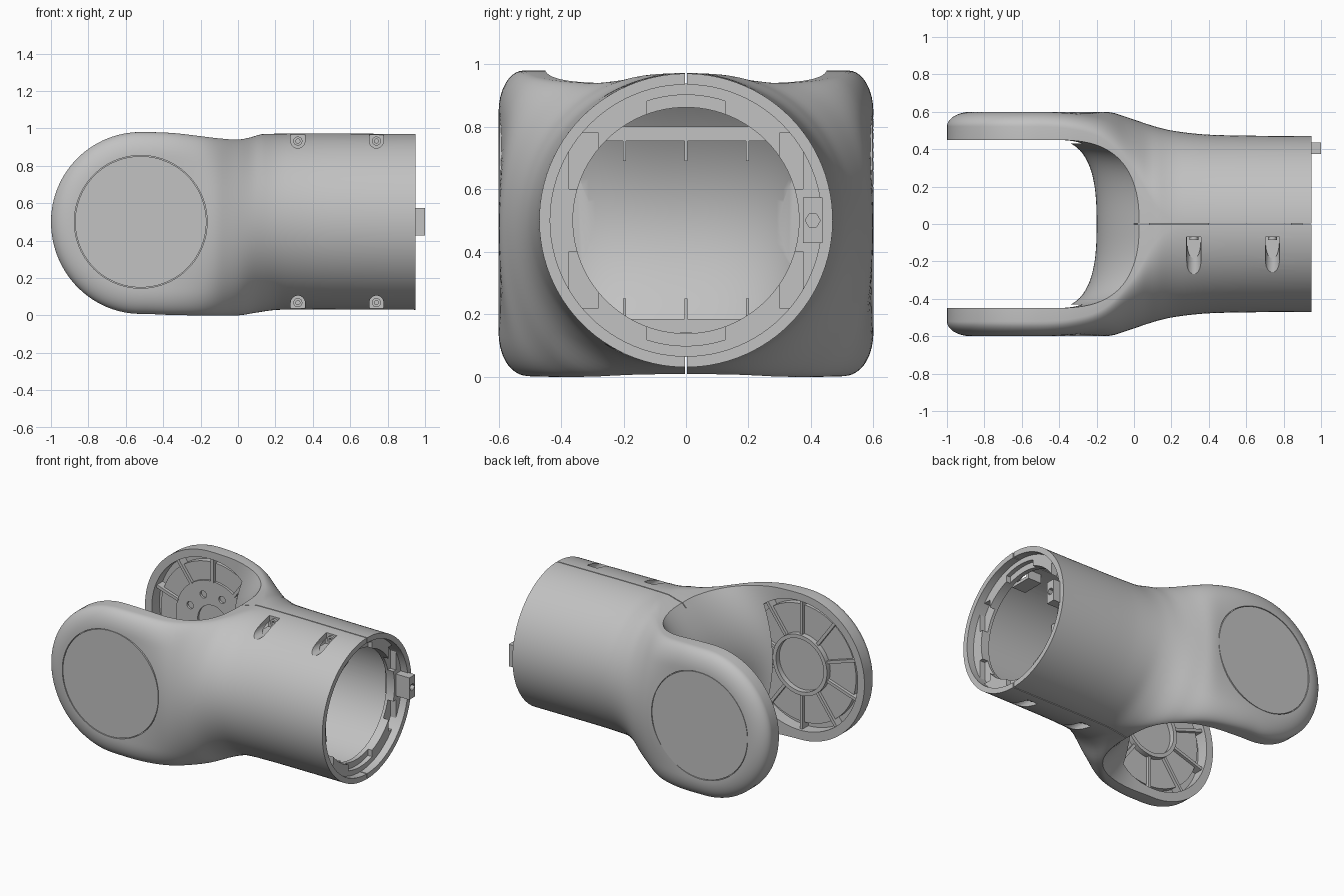
import bpy, bmesh, math
from mathutils import Matrix, Vector

if "Cube" in bpy.data.objects:
    bpy.data.objects.remove(bpy.data.objects["Cube"])

GREY = bpy.data.materials.new("shell grey")
GREY.diffuse_color = (0.54, 0.54, 0.54, 1)
GREY.use_nodes = True
GREY.node_tree.nodes["Principled BSDF"].inputs["Base Color"].default_value = GREY.diffuse_color
CX, CZ = -0.52, 0.5          # joint axis position


def make(name, bm):
    bmesh.ops.recalc_face_normals(bm, faces=bm.faces)
    if bm.calc_volume(signed=True) < 0:
        bmesh.ops.reverse_faces(bm, faces=bm.faces)
    me = bpy.data.meshes.new(name)
    bm.to_mesh(me)
    bm.free()
    me.materials.append(GREY)
    ob = bpy.data.objects.new(name, me)
    bpy.context.collection.objects.link(ob)
    return ob


def loft(name, rings):
    bm = bmesh.new()
    vs = [[bm.verts.new(p) for p in r] for r in rings]
    n = len(vs[0])
    for a, b in zip(vs, vs[1:]):
        for i in range(n):
            bm.faces.new((a[i], a[(i + 1) % n], b[(i + 1) % n], b[i]))
    bm.faces.new(vs[0])
    bm.faces.new(vs[-1])
    return make(name, bm)


def box(name, x, y, z, rot=None):
    bm = bmesh.new()
    bmesh.ops.create_cube(bm, size=1)
    for v in bm.verts:
        v.co = Vector([(r[0] + r[1]) / 2 + c * (r[1] - r[0]) for r, c in zip((x, y, z), v.co)])
    if rot is not None:       # spin about the joint axis
        bm.transform(Matrix.Translation((CX, 0, CZ)) @ Matrix.Rotation(rot, 4, 'Y'))
    return make(name, bm)


def rod(name, axis, a, b, r, u, v, n=96):
    """Cylinder along x at (y,z)=(u,v), or along y at (x,z)=(u,v)."""
    def pt(t, i):
        p, q = u + r * math.cos(math.tau * i / n), v + r * math.sin(math.tau * i / n)
        return (t, p, q) if axis == 'x' else (p, t, q)
    return loft(name, [[pt(t, i) for i in range(n)] for t in (a, b)])


def volume(me):
    bm = bmesh.new()
    bm.from_mesh(me)
    v = bm.calc_volume(signed=True)
    bm.free()
    return v


def boolean(ob, tool, op='DIFFERENCE', keep=False):
    """Apply a cut, accepting only a result of plausible volume."""
    v0, vt = volume(ob.data), volume(tool.data)
    low = max(v0 - vt, 0.1 * v0) if op == 'DIFFERENCE' else 1e-7
    for solver in ('EXACT', 'MANIFOLD', 'FLOAT'):
        m = ob.modifiers.new("cut", 'BOOLEAN')
        m.operation, m.object, m.solver = op, tool, solver
        bpy.context.view_layer.update()
        dg = bpy.context.evaluated_depsgraph_get()
        me = bpy.data.meshes.new_from_object(ob.evaluated_get(dg))
        ob.modifiers.clear()
        if low - 1e-3 * v0 <= volume(me) <= v0 * 1.001 and len(me.polygons) > 5:
            ob.data = me
            break
    if not keep:
        bpy.data.objects.remove(tool)


def tube(name, axis, a, b, r0, r1, u, v):
    ob = rod(name, axis, a, b, r1, u, v)
    boolean(ob, rod("bore", axis, min(a, b) - .05, max(a, b) + .05, r0, u, v))
    return ob


def curve(pts, x):
    """Smooth interpolation through (x, value) points."""
    for i in range(len(pts) - 1):
        (x0, a), (x1, b) = pts[i], pts[i + 1]
        if x <= x1 or i == len(pts) - 2:
            slope = lambda j: 0 if j in (0, len(pts) - 1) else \
                (pts[j + 1][1] - pts[j - 1][1]) / (pts[j + 1][0] - pts[j - 1][0])
            d, t = x1 - x0, max(0, min(1, (x - x0) / (x1 - x0)))
            return ((2*t**3 - 3*t*t + 1) * a + (t**3 - 2*t*t + t) * d * slope(i)
                    + (3*t*t - 2*t**3) * b + (t**3 - t*t) * d * slope(i + 1))


TOP = [(CX, .98), (-.35, .975), (-.2, .958), (-.1, .946), (0, .94), (.06, .95), (.14, .97), (.95, .97)]
BOTTOM = [(CX, .008), (-.35, .002), (-.2, 0), (0, 0), (.1, .015), (.22, .03), (.95, .03)]
WIDTH = [(-.2, .6), (-.12, .596), (-.05, .575), (.1, .525), (.2, .5), (.35, .481), (.5, .474), (.95, .47)]
FLAT = [(-.52, .52), (-.3, .5), (-.15, .44), (0, .28), (.12, .08), (.25, 0)]   # flat rim half width


# Outer body: rounded fork blending into a round tube
def section(x):
    arc = math.sqrt(0.48**2 - (x - CX)**2) / 0.48 if x < CX else 1
    t = CZ + (curve(TOP, x) - CZ) * arc
    b = CZ + (curve(BOTTOM, x) - CZ) * arc
    zc, h = (t + b) / 2, (t - b) / 2
    w, flat = curve(WIDTH, x), curve(FLAT, x)
    k = max(0, min(1, (x - CX) / 0.5))
    k = k * k * (3 - 2 * k)
    half = []
    for j in range(49):
        a = 0.03 + (math.pi - 0.06) * j / 48
        c = math.cos(a) / math.cos(0.03)
        r = math.hypot(min(0, x - CX), 0.48 * arc * c)
        s = min(1, max(0, (r - 0.35) / 0.13))
        g = (1 - k) * math.sqrt(1 - s * s) + k * math.sin(a)
        half.append((flat + (w - flat) * g, zc + h * c))
    return [(x, y, z) for y, z in half] + [(x, -y, z) for y, z in reversed(half)]


xs = [CX - 0.48 * math.cos(0.05 + (math.pi / 2 - 0.05) * i / 24) for i in range(24)]
xs += [CX + 0.92 * i / 40 for i in range(41)] + [0.45, 0.5, 0.6, 0.75, 0.95]
shell = loft("fork_shell", [section(x) for x in xs])


# Slot between the fork arms, flaring above and below the crotch
def slot_ring(z):
    s = (z - 0.49) / 0.48
    xe = -0.2 + 0.255 * min(s * s, 1.3)
    ring = [(-1.2, 0.45, z)]
    for i in range(49):
        a = math.pi / 2 - math.pi * i / 48
        c, sn = max(0, math.cos(a)), math.sin(a)
        ring.append((-0.45 + (xe + 0.45) * c**(2 / 2.7),
                     math.copysign(0.45 * abs(sn)**(2 / 2.7), sn), z))
    return ring + [(-1.2, -0.45, z)]


slot = loft("slot_cutter", [slot_ring(-0.053 + 1.1 * i / 32) for i in range(33)])

# Tube bore, closed at the crotch by a thin curved wall
bore = rod("bore_cutter", 'x', -0.2, 1.1, 0.435, 0, CZ)
slot.location.x = 0.035
bpy.context.view_layer.update()
boolean(bore, slot, keep=True)
slot.location.x = 0
bpy.context.view_layer.update()
boolean(shell, slot)
boolean(shell, bore)

# Recesses inside and outside each fork arm
for s in (-1, 1):
    boolean(shell, rod("pocket", 'y', s * 0.43, s * 0.53, 0.43, CX, CZ))
    boolean(shell, rod("cap_seat", 'y', s * 0.58, s * 0.65, 0.355, CX, CZ))

# Four screw pockets with U-shaped floors, their screws and inner bosses
for x in (0.32, 0.74):
    for zc, up in ((0.932, 1), (0.068, -1)):
        arc = [(x + .038 * math.cos(math.pi * i / 12), zc - up * .038 * math.sin(math.pi * i / 12))
               for i in range(13)]
        arc += [(x - .038, zc + up * .15), (x + .038, zc + up * .15)]
        boolean(shell, loft("screw_slot", [[(p, y, q) for p, q in arc] for y in (-.5, -.07)]))
        tube("screw", 'y', -0.085, -0.06, 0.011, 0.024, x, zc)
        box("boss_floor", (x - .05, x + .05), (-.2, -.05), sorted((zc - up * .04, zc - up * .06)))
        box("boss_wall", (x - .05, x + .05), (-.069, -.05), sorted((zc - up * .06, zc + up * .01)))

# Seams along the tube
for z in ((0.9, 1.1), (-0.1, 0.1)):
    boolean(shell, box("seam", (0.0, 1.1), (-0.003, 0.003), z))

for s in (-1, 1):
    side = "front" if s < 0 else "back"
    # Outer cover disc
    rod(side + "_cover_disc", 'y', s * 0.575, s * 0.598, 0.351, CX, CZ)
    # Bearing hub: plain ring in front, drilled plate at the back
    if s < 0:
        r0 = 0.2
        tube(side + "_hub", 'y', -0.455, -0.535, 0.175, 0.2, CX, CZ)
    else:
        r0 = 0.27
        hub = tube(side + "_hub", 'y', 0.475, 0.535, 0.11, 0.27, CX, CZ)
        for i in range(8):
            a = math.tau * (i + 0.5) / 8
            boolean(hub, rod("hole", 'y', 0.4, 0.6, 0.024,
                             CX + 0.18 * math.cos(a), CZ + 0.18 * math.sin(a), 20))
    tube(side + "_inner_rim", 'y', s * 0.49, s * 0.535, 0.375, 0.39, CX, CZ)
    # Radial ribs
    for i in range(10):
        box(side + "_rib", (r0 - 0.005, 0.432), sorted((s * 0.47, s * 0.535)),
            (-0.01, 0.01), math.tau * (i + 0.5) / 10)

# Mounting flange inside the tube mouth, notched
flange = tube("mount_flange", 'x', 0.84, 0.9, 0.362, 0.438, 0, CZ)
notch = tube("notch", 'x', 0.87, 1.0, 0.3, 0.402, 0, CZ)
boolean(notch, box("notch_limit", (0.8, 1.1), (-0.125, 0.125), (0, 1)), 'INTERSECT')
boolean(flange, notch)
for y in ((0.3, 0.375), (-0.375, -0.28)):
    for z in ((0.6, 0.78), (0.22, 0.4)):
        boolean(flange, box("side_notch", (0.86, 1), y, z))

# Stiffening shelves and short ribs deep in the tube
for z, hw, r in (((0.755, 0.8), 0.3, (0.69, 0.76)), ((0.14, 0.185), 0.24, (0.18, 0.25))):
    box("inner_shelf", (0.08, 0.4), (-hw, hw), z)
    for y in (-0.197, 0, 0.197):
        box("shelf_rib", (0.08, 0.4), (y - .005, y + .005), r)

# Locating tab with a screw hole
tab = box("locating_tab", (0.82, 1.0), (0.375, 0.437), (0.427, 0.573))
boolean(tab, rod("tab_hole", 'x', 0.95, 1.1, 0.024, 0.406, CZ, 6))

bpy.ops.object.select_all(action='DESELECT')
for ob in bpy.context.collection.objects:
    ob.select_set(True)
bpy.context.view_layer.objects.active = shell
bpy.ops.object.shade_smooth_by_angle(angle=math.radians(30))
